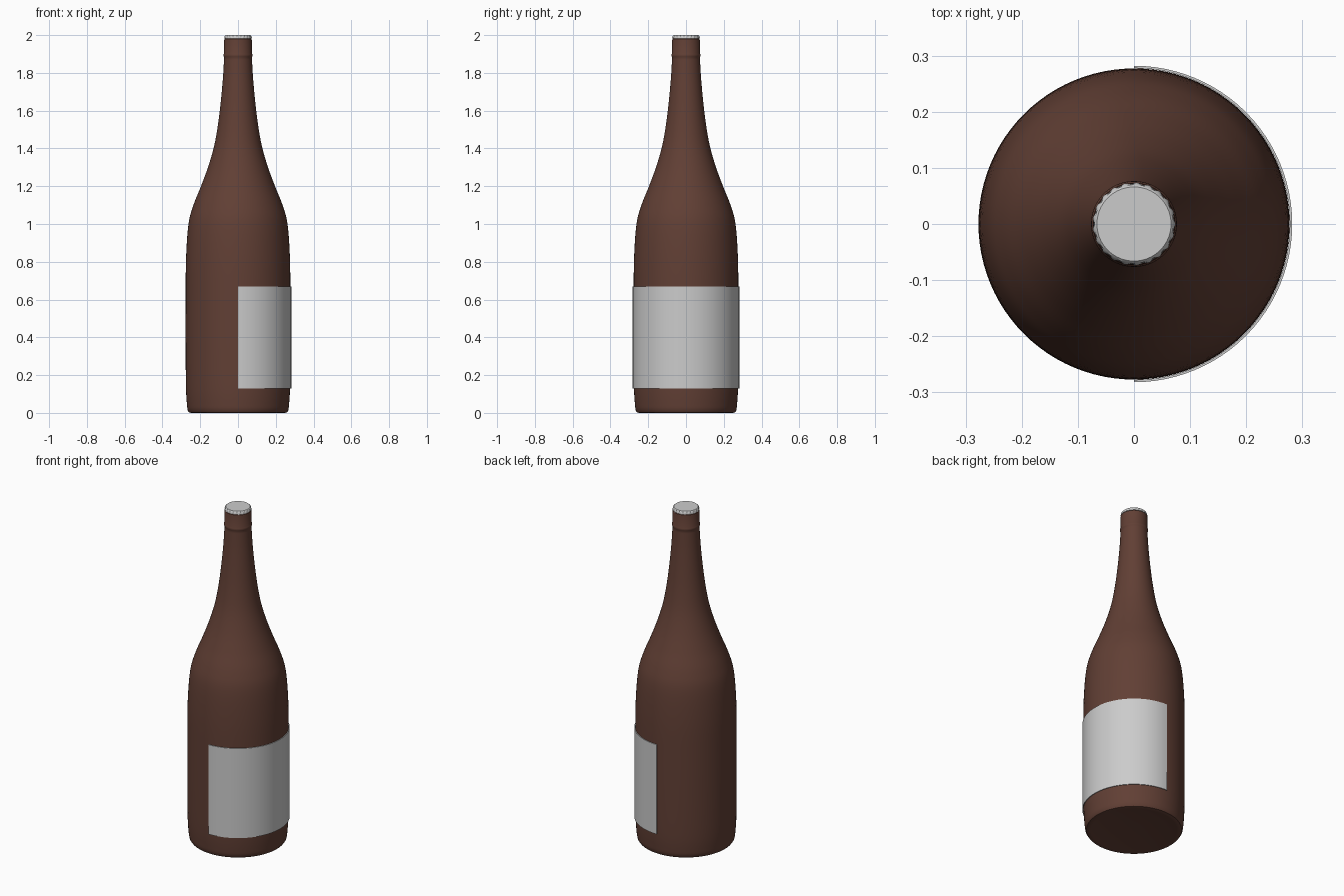
import bpy, bmesh, math

if "Cube" in bpy.data.objects:
    bpy.data.objects.remove(bpy.data.objects["Cube"])

SEG = 96
TAU = math.tau


def finish(bm, name, mat=None, angle=35):
    bmesh.ops.recalc_face_normals(bm, faces=bm.faces)
    mesh = bpy.data.meshes.new(name)
    bm.to_mesh(mesh)
    bm.free()
    ob = bpy.data.objects.new(name, mesh)
    bpy.context.collection.objects.link(ob)
    if mat:
        mesh.materials.append(mat)
    bpy.ops.object.select_all(action='DESELECT')
    ob.select_set(True)
    bpy.context.view_layer.objects.active = ob
    bpy.ops.object.shade_smooth_by_angle(angle=math.radians(angle))
    return ob


def smooth_curve(pts, steps=5):
    """Catmull-Rom through (radius, height) points."""
    p = [pts[0]] + pts + [pts[-1]]
    out = []
    for a, b, c, d in zip(p, p[1:], p[2:], p[3:]):
        for i in range(steps):
            t = i / steps
            out.append(tuple(0.5 * (2 * q + (r - o) * t + (2 * o - 5 * q + 4 * r - s) * t * t
                                    + (3 * q - o - 3 * r + s) * t ** 3)
                             for o, q, r, s in zip(a, b, c, d)))
    return out + [pts[-1]]


def lathe(bm, profile, seg=SEG, wave=None):
    """Rings round z, capped at both ends; wave scales radius per ring."""
    rings = []
    for k, (r, z) in enumerate(profile):
        ring = []
        for i in range(seg):
            a = TAU * i / seg
            rr = r + (wave[k] * math.cos(a * 21) if wave else 0)
            ring.append(bm.verts.new((rr * math.cos(a), rr * math.sin(a), z)))
        rings.append(ring)
    for lo, hi in zip(rings, rings[1:]):
        for i in range(seg):
            j = (i + 1) % seg
            bm.faces.new((lo[i], lo[j], hi[j], hi[i]))
    bm.faces.new(rings[0][::-1])
    bm.faces.new(rings[-1])


brown = bpy.data.materials.new("brown_glass")
brown.diffuse_color = (0.12, 0.05, 0.035, 1)
brown.use_nodes = True
brown.node_tree.nodes["Principled BSDF"].inputs["Base Color"].default_value = brown.diffuse_color

# bottle: shallow hollow base, straight body, long shoulder, ringed neck
base = [(0.05, 0.014), (0.18, 0.010), (0.235, 0.002), (0.25, 0.0), (0.26, 0.003), (0.266, 0.012)]
body = smooth_curve([(0.269, 0.03), (0.275, 0.12), (0.277, 0.3), (0.277, 0.6), (0.275, 0.82),
                     (0.262, 1.0), (0.236, 1.1), (0.196, 1.2), (0.159, 1.3), (0.127, 1.41),
                     (0.107, 1.52), (0.092, 1.64), (0.080, 1.77), (0.074, 1.87)])
neck = [(0.0735, 1.882), (0.0755, 1.886), (0.0765, 1.893), (0.0755, 1.90), (0.0735, 1.904),
        (0.0735, 1.972), (0.072, 1.979), (0.067, 1.983)]
bm = bmesh.new()
lathe(bm, base + body + neck)
finish(bm, "bottle", brown)

# crown cap with a crimped skirt
bm = bmesh.new()
lathe(bm, [(0.066, 1.981), (0.0725, 1.982), (0.0715, 1.989), (0.070, 1.996), (0.066, 2.0)],
      seg=168, wave=[0, 0.0015, 0.001, 0, 0])
finish(bm, "crown_cap")

# label: half-round sheet wrapped over the right side
bm = bmesh.new()
n = 48
outer = [(0.282 * math.cos(a), 0.282 * math.sin(a))
         for a in (math.pi * (i / n - 0.5) for i in range(n + 1))]
inner = [(x * 0.985, y * 0.985) for x, y in reversed(outer)]
low = [bm.verts.new((x, y, 0.13)) for x, y in outer + inner]
high = [bm.verts.new((x, y, 0.67)) for x, y in outer + inner]
m = len(low)
for i in range(m):
    j = (i + 1) % m
    bm.faces.new((low[i], low[j], high[j], high[i]))
for i in range(n):
    bm.faces.new((low[i], low[m - 1 - i], low[m - 2 - i], low[i + 1]))
    bm.faces.new((high[i], high[i + 1], high[m - 2 - i], high[m - 1 - i]))
finish(bm, "label")
